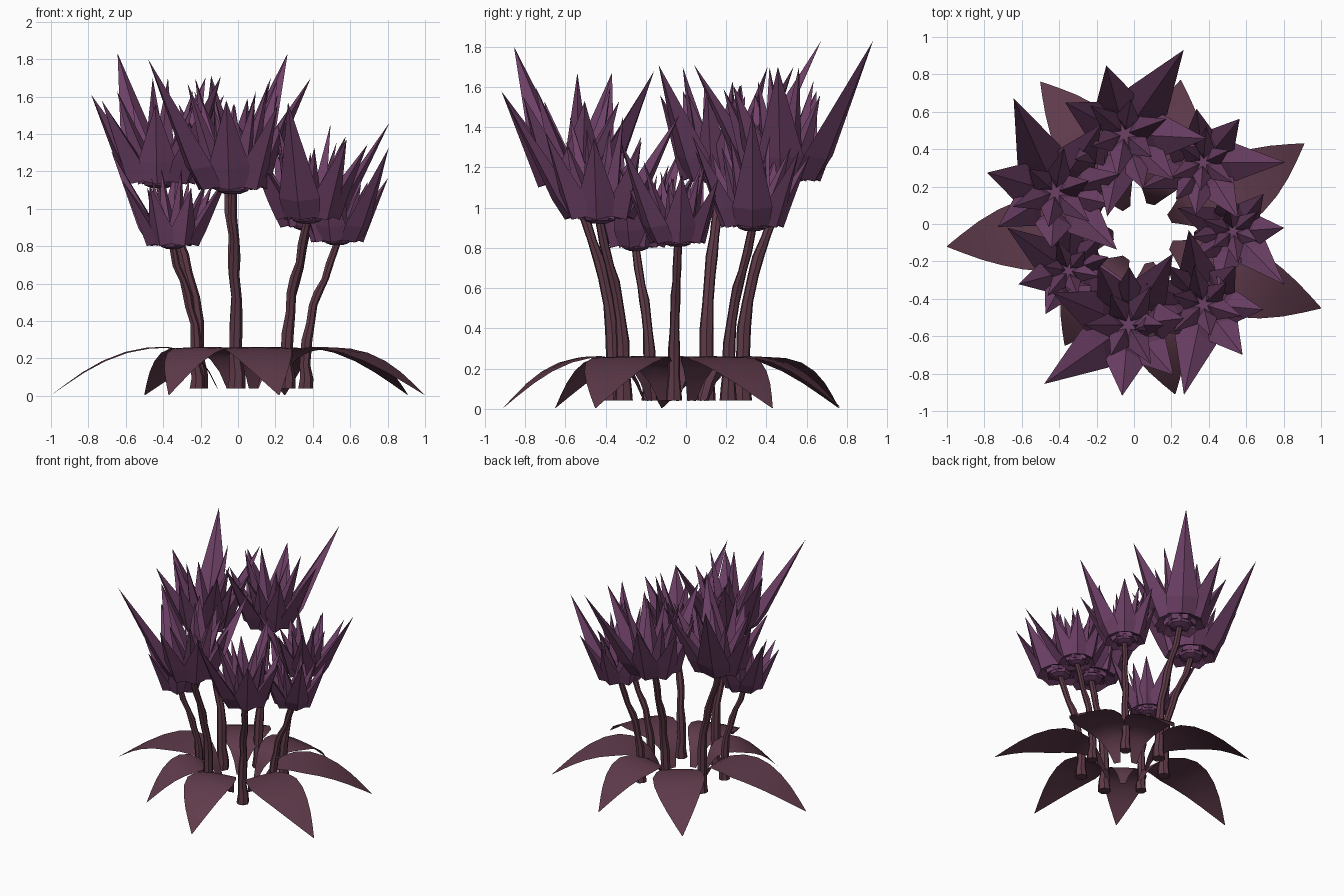
import bpy
import bmesh
import math
from mathutils import Vector, Matrix

cube = bpy.data.objects.get("Cube")
if cube:
    bpy.data.objects.remove(cube, do_unlink=True)


def make_material(name, rgb):
    mat = bpy.data.materials.new(name)
    mat.use_nodes = True
    color = (*rgb, 1)
    mat.diffuse_color = color
    node = next(n for n in mat.node_tree.nodes if n.type == 'BSDF_PRINCIPLED')
    node.inputs["Base Color"].default_value = color
    node.inputs["Roughness"].default_value = 0.9
    return mat


PETAL = make_material("petal_purple", (0.155, 0.052, 0.135))
LEAF = make_material("leaf_plum_brown", (0.115, 0.043, 0.07))
STEM = make_material("stem_brown", (0.11, 0.041, 0.062))


def finish(bm, name, mat, smooth=None, closed=True):
    if closed:
        bmesh.ops.recalc_face_normals(bm, faces=bm.faces)
    mesh = bpy.data.meshes.new(name)
    bm.to_mesh(mesh)
    bm.free()
    mesh.materials.append(mat)
    obj = bpy.data.objects.new(name, mesh)
    bpy.context.collection.objects.link(obj)
    if smooth:
        bpy.ops.object.select_all(action='DESELECT')
        obj.select_set(True)
        bpy.context.view_layer.objects.active = obj
        bpy.ops.object.shade_smooth_by_angle(angle=math.radians(smooth))
    return obj


def bridge(bm, lower, upper):
    n = len(lower)
    for i in range(n):
        j = (i + 1) % n
        bm.faces.new((lower[i], lower[j], upper[j], upper[i]))


def loft_rings(bm, rings, sides):
    """Loft level rings given as (centre, radius) and cap both ends."""
    loops = []
    for centre, radius in rings:
        loops.append([bm.verts.new(Vector(centre) + Vector(
            (radius * math.cos(math.tau * i / sides),
             radius * math.sin(math.tau * i / sides), 0))) for i in range(sides)])
    for a, b in zip(loops, loops[1:]):
        bridge(bm, a, b)
    bm.faces.new(loops[0][::-1])
    bm.faces.new(loops[-1])


def add_petal(bm, angle, reach, height, half, root=0.145):
    """Faceted spike with an outer and an inner ridge."""
    turn = Matrix.Rotation(math.radians(angle), 3, 'Z')

    def ring(u, z, w, thick):
        points = [(u + thick, 0, z - 0.02), (u, w, z),
                  (u - thick, 0, z + 0.03), (u, -w, z)]
        return [bm.verts.new(turn @ Vector(p)) for p in points]

    low = ring(root, 0.02, half * 0.85, 0.05)
    wide = ring(root + (reach - root) * 0.18, 0.13, half, 0.05)
    tip = bm.verts.new(turn @ Vector((reach, 0, height)))
    bm.faces.new(low[::-1])
    bridge(bm, low, wide)
    for i in range(4):
        bm.faces.new((wide[i], wide[(i + 1) % 4], tip))


# Petal angle from the tallest petal, reach, height, half width
OUTER = [(0, 0.55, 0.70, 0.125), (50, 0.38, 0.48, 0.11), (97, 0.36, 0.45, 0.10),
         (152, 0.30, 0.43, 0.10), (203, 0.45, 0.58, 0.11), (234, 0.31, 0.46, 0.08),
         (262, 0.36, 0.48, 0.095), (302, 0.44, 0.57, 0.115)]


def make_flower(name, top, scale, heading):
    bm = bmesh.new()
    for petal in OUTER:
        add_petal(bm, *petal)
    # Shorter upright petals fill the middle
    for i in range(6):
        add_petal(bm, 25 + i * 60, 0.19 + 0.05 * (i % 2), 0.43 + 0.07 * (i % 3),
                  0.065, root=0.07)
    # Receptacle under the petals
    loft_rings(bm, [((0, 0, -0.02), 0.045), ((0, 0, -0.005), 0.085),
                    ((0, 0, 0.03), 0.105), ((0, 0, 0.07), 0.09)], 8)
    obj = finish(bm, name, PETAL)
    obj.location = top
    obj.scale = (scale,) * 3
    obj.rotation_euler.z = math.radians(heading)


def make_stem(name, foot, top, scale):
    foot, top = Vector(foot), Vector(top)
    path = [(0, 0, 1.3), (0.07, 0, 1.15), (0.16, 0.01, 0.92), (0.33, 0.04, 0.95),
            (0.45, 0.13, 0.75), (0.57, 0.27, 0.75), (0.66, 0.4, 0.82),
            (0.75, 0.59, 0.64), (0.86, 0.8, 0.7), (1, 1, 0.62)]
    rings = []
    for k, (rise, lean, girth) in enumerate(path):
        p = foot.lerp(top, lean)
        p.z = foot.z + (top.z - foot.z) * rise
        p.x += 0.006 * math.sin(k * 2.1)
        rings.append((p, girth * (0.018 + 0.02 * scale)))
    bm = bmesh.new()
    loft_rings(bm, rings, 7)
    finish(bm, name, STEM, smooth=40)


# Stem foot, flower base, size, direction of the tallest petal
PLANTS = [
    ("back", (-0.01, 0.28), (-0.05, 0.48, 1.13), 1.0, 55),
    ("back_right", (-0.21, 0.10), (-0.42, 0.17, 1.13), 1.0, 114),
    ("front_right", (-0.22, -0.18), (-0.35, -0.25, 0.80), 0.73, 145),
    ("front", (-0.01, -0.36), (-0.03, -0.54, 1.10), 1.0, 215),
    ("front_left", (0.26, -0.31), (0.37, -0.43, 0.94), 0.9, 258),
    ("left", (0.36, -0.06), (0.53, -0.04, 0.82), 0.72, 314),
    ("back_left", (0.26, 0.21), (0.37, 0.33, 0.90), 0.8, 0),
]
for side, foot, top, scale, heading in PLANTS:
    make_stem("stem_" + side, (*foot, 0.04), top, scale)
    make_flower("flower_" + side, top, scale, heading)


# Arched leaves, narrow at the root: fraction of length, half width, height
LEAF_ROWS = [(0, 0.025, 0.04), (0.05, 0.05, 0.13), (0.11, 0.085, 0.2),
             (0.19, 0.13, 0.243), (0.30, 0.173, 0.262), (0.42, 0.195, 0.258),
             (0.55, 0.18, 0.235), (0.68, 0.145, 0.19), (0.80, 0.10, 0.13),
             (0.91, 0.048, 0.062), (1, 0.002, 0.003)]
HUB = Vector((0.05, -0.05, 0))


def make_leaf(name, x, y):
    axis = Vector((x, y, 0)) - HUB
    length = axis.length
    axis.normalize()
    side = Vector((-axis.y, axis.x, 0))
    size = 0.5 + 0.5 * length
    bm = bmesh.new()
    rows = []
    for t, half, z in LEAF_ROWS:
        bend = -0.035 * math.sin(math.pi * t)
        middle = HUB + axis * (0.16 + (length - 0.16) * t)
        row = []
        for s in (-1, 0, 1):
            p = middle + side * (bend + s * half * size)
            p.z = z - 0.03 * half * s * s
            row.append(bm.verts.new(p))
        rows.append(row)
    for a, b in zip(rows, rows[1:]):
        for i in range(2):
            bm.faces.new((a[i], b[i], b[i + 1], a[i + 1]))
    finish(bm, name, LEAF, smooth=60, closed=False)


LEAF_TIPS = [("right", -1.0, -0.12), ("back_right", -0.5, 0.76), ("back", 0.25, 0.77),
             ("back_left", 0.91, 0.43), ("left", 1.0, -0.45), ("front", 0.22, -0.91),
             ("front_right", -0.37, -0.65)]
for side, x, y in LEAF_TIPS:
    make_leaf("leaf_" + side, x, y)
